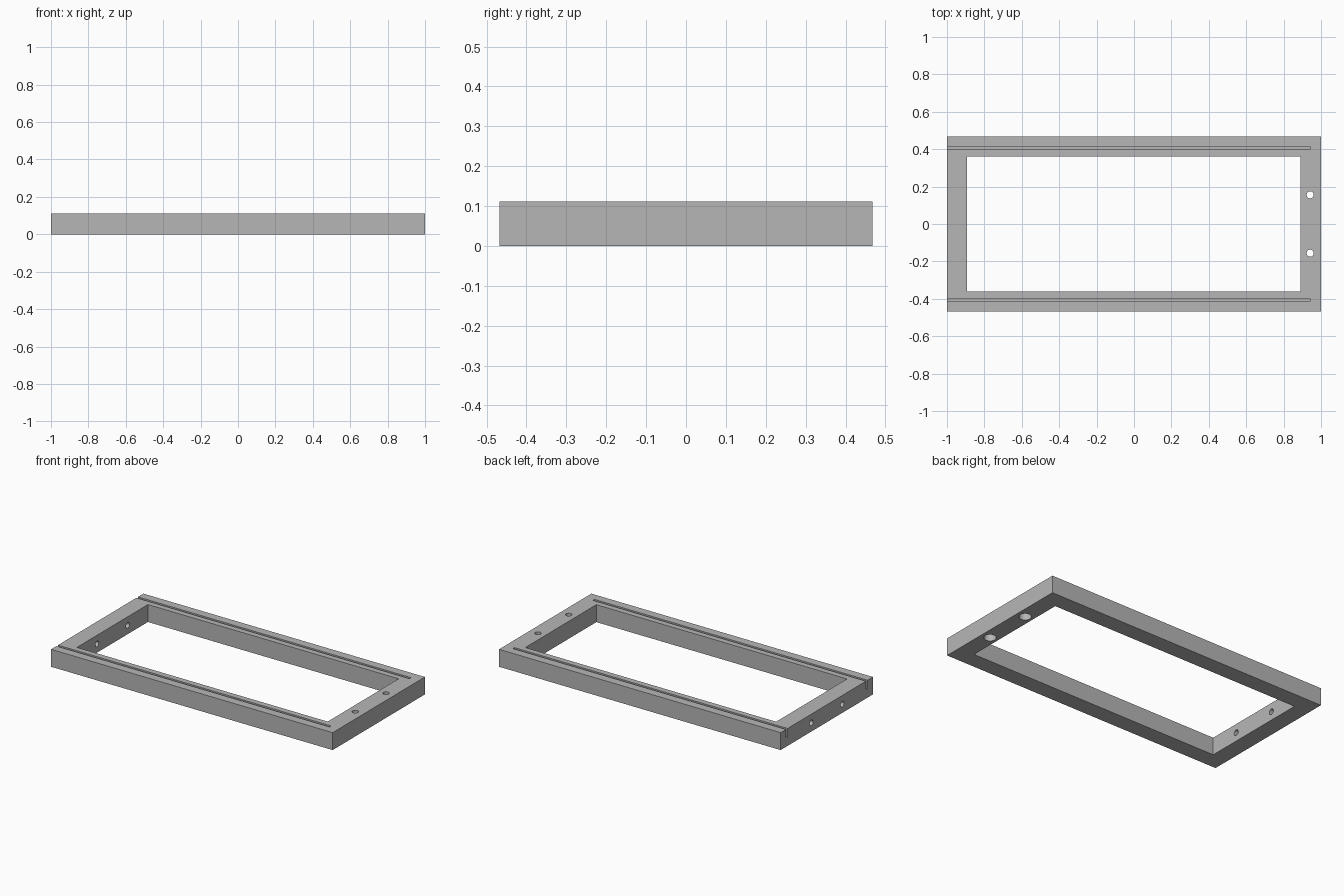
import bpy
import math

if "Cube" in bpy.data.objects:
    bpy.data.objects.remove(bpy.data.objects["Cube"])

H = 0.112      # frame height
BAR = 0.108    # bar width
HALF_Y = 0.468

grey = bpy.data.materials.new("light_grey")
grey.diffuse_color = (0.47, 0.47, 0.47, 1)
grey.use_nodes = True
grey.node_tree.nodes["Principled BSDF"].inputs["Base Color"].default_value = grey.diffuse_color


def box(name, x0, x1, y0, y1, z0, z1):
    bpy.ops.mesh.primitive_cube_add(
        size=1, location=((x0 + x1) / 2, (y0 + y1) / 2, (z0 + z1) / 2))
    ob = bpy.context.object
    ob.name = name
    ob.scale = (x1 - x0, y1 - y0, z1 - z0)
    bpy.ops.object.transform_apply(location=True, rotation=True, scale=True)
    return ob


def cylinder(name, radius, depth, location, rotation=(0, 0, 0)):
    bpy.ops.mesh.primitive_cylinder_add(
        vertices=32, radius=radius, depth=depth, location=location, rotation=rotation)
    ob = bpy.context.object
    ob.name = name
    bpy.ops.object.transform_apply(location=True, rotation=True, scale=True)
    return ob


# Rectangular frame body
frame = box("frame", -1, 1, -HALF_Y, HALF_Y, 0, H)
frame.data.materials.append(grey)

# Central opening
cutters = [box("opening_cutter", -1 + BAR, 1 - BAR - 0.003,
               -HALF_Y + BAR, HALF_Y - BAR, -0.1, H + 0.1)]

for side in (-1, 1):
    # Long panel groove, open at the left end
    cy = side * 0.4055
    cutters.append(box("groove_cutter", -1.1, 0.94, cy - 0.008, cy + 0.008,
                       H - 0.056, H + 0.1))
    # Vertical bolt hole with a wide recess underneath
    y = side * 0.156
    cutters.append(cylinder("bolt_hole_cutter", 0.019, 0.4, (0.942, y, H / 2)))
    cutters.append(cylinder("recess_cutter", 0.036, 0.12, (0.942, y, 0)))
    # Horizontal hole through the left bar
    cutters.append(cylinder("side_hole_cutter", 0.018, 0.3, (-0.946, y, H / 2),
                            (0, math.pi / 2, 0)))

# Cut everything out of the frame
bpy.ops.object.select_all(action='DESELECT')
frame.select_set(True)
bpy.context.view_layer.objects.active = frame
for cutter in cutters:
    mod = frame.modifiers.new("cut", 'BOOLEAN')
    mod.operation = 'DIFFERENCE'
    mod.solver = 'EXACT'
    mod.object = cutter
    bpy.ops.object.modifier_apply(modifier=mod.name)
    bpy.data.objects.remove(cutter, do_unlink=True)

bpy.ops.object.shade_smooth_by_angle(angle=math.radians(30))
